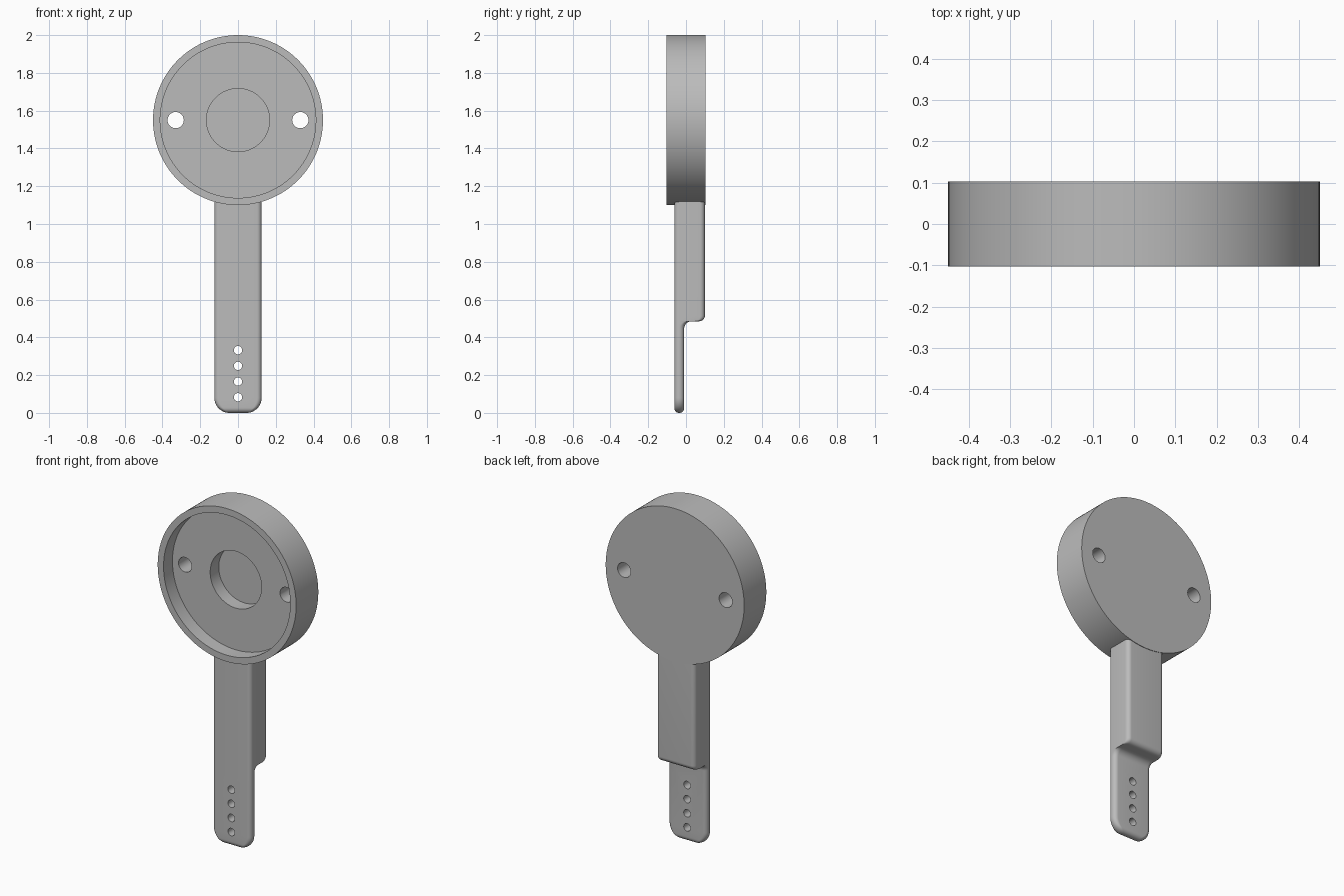
import bpy, bmesh
from math import sin, cos, pi, sqrt

old = bpy.data.objects.get("Cube")
if old:
    bpy.data.objects.remove(old, do_unlink=True)

grey = bpy.data.materials.new("plain grey")
grey.use_nodes = True
COLOUR = (0.5, 0.5, 0.5, 1)
grey.diffuse_color = COLOUR
grey.node_tree.nodes["Principled BSDF"].inputs["Base Color"].default_value = COLOUR


def make_object(name, bm):
    bmesh.ops.recalc_face_normals(bm, faces=bm.faces)
    mesh = bpy.data.meshes.new(name)
    bm.to_mesh(mesh)
    bm.free()
    mesh.materials.append(grey)
    obj = bpy.data.objects.new(name, mesh)
    bpy.context.collection.objects.link(obj)
    return obj


def loft(name, rings):
    """Skin a stack of equal-length point rings and cap both ends."""
    bm = bmesh.new()
    loops = [[bm.verts.new(p) for p in ring] for ring in rings]
    n = len(loops[0])
    for a, b in zip(loops, loops[1:]):
        for i in range(n):
            j = (i + 1) % n
            bm.faces.new((a[i], a[j], b[j], b[i]))
    bm.faces.new(loops[0])
    bm.faces.new(loops[-1])
    return make_object(name, bm)


def circle(radius, x, y, z, sides):
    return [(x + radius * cos(2 * pi * i / sides), y,
             z + radius * sin(2 * pi * i / sides)) for i in range(sides)]


def drill(obj, holes):
    """Cut round holes, given as (radius, x, z), through from front to back."""
    for radius, x, z in holes:
        cutter = loft("hole_cutter", [circle(radius, x, y, z, 40) for y in (-0.3, 0.3)])
        cutter.hide_render = True
        mod = obj.modifiers.new("hole", 'BOOLEAN')
        mod.operation = 'DIFFERENCE'
        mod.solver = 'EXACT'
        mod.object = cutter
        bpy.context.view_layer.objects.active = obj
        bpy.ops.object.modifier_apply(modifier=mod.name)
        bpy.data.objects.remove(cutter, do_unlink=True)


def smooth(obj):
    bpy.ops.object.select_all(action='DESELECT')
    obj.select_set(True)
    bpy.context.view_layer.objects.active = obj
    bpy.ops.object.shade_smooth_by_angle(angle=pi / 6)


# Round housing: back face, outer wall, rim, wide recess, central pocket
HUB_Z, HALF = 1.55, 0.103
steps = [(0.45, HALF), (0.45, -HALF), (0.412, -HALF),
         (0.412, -0.02), (0.167, -0.02), (0.167, 0.06)]
housing = loft("round_housing", [circle(r, 0, y, HUB_Z, 128) for r, y in steps])
drill(housing, [(0.043, side * 0.33, HUB_Z) for side in (-1, 1)])
smooth(housing)

# Arm: rounded-rectangle sections, thin tongue below and thick shank above
WIDTH, FRONT, THIN, BACK = 0.125, -0.062, -0.010, 0.1
EDGE, TIP, FILLET, LIP = 0.025, 0.08, 0.04, 0.03
STEP_Z = 0.485


def section(z, half, front, back):
    r = min(EDGE, (back - front) / 2 - 0.0005)
    ring = []
    corners = [(half - r, back - r), (r - half, back - r),
               (r - half, front + r), (half - r, front + r)]
    for k, (cx, cy) in enumerate(corners):
        for i in range(9):
            a = (k + i / 8) * pi / 2
            ring.append((cx + r * cos(a), cy + r * sin(a), z))
    return ring


rings = []
# Rounded tip, curved both across its width and through its thickness
for i in range(17):
    z = TIP * (1 - cos(i / 16 * pi / 2))
    half = WIDTH - TIP + sqrt(max(0, TIP ** 2 - (TIP - z) ** 2))
    pinch = EDGE - sqrt(max(0, EDGE ** 2 - max(0, EDGE - z) ** 2))
    rings.append(section(z, half, FRONT + pinch, THIN - pinch))
# Concave fillet, then the rounded lower lip of the shank
for i in range(11):
    a = i / 10 * pi / 2
    rings.append(section(STEP_Z - FILLET + FILLET * sin(a), WIDTH, FRONT,
                         THIN + FILLET * (1 - cos(a))))
for i in range(11):
    a = i / 10 * pi / 2
    rings.append(section(STEP_Z + LIP * (1 - cos(a)), WIDTH, FRONT,
                         BACK - LIP + LIP * sin(a)))
rings.append(section(1.125, WIDTH, FRONT, BACK))
arm = loft("arm", rings)
drill(arm, [(0.022, 0, 0.083 + 0.083 * i) for i in range(4)])
smooth(arm)
